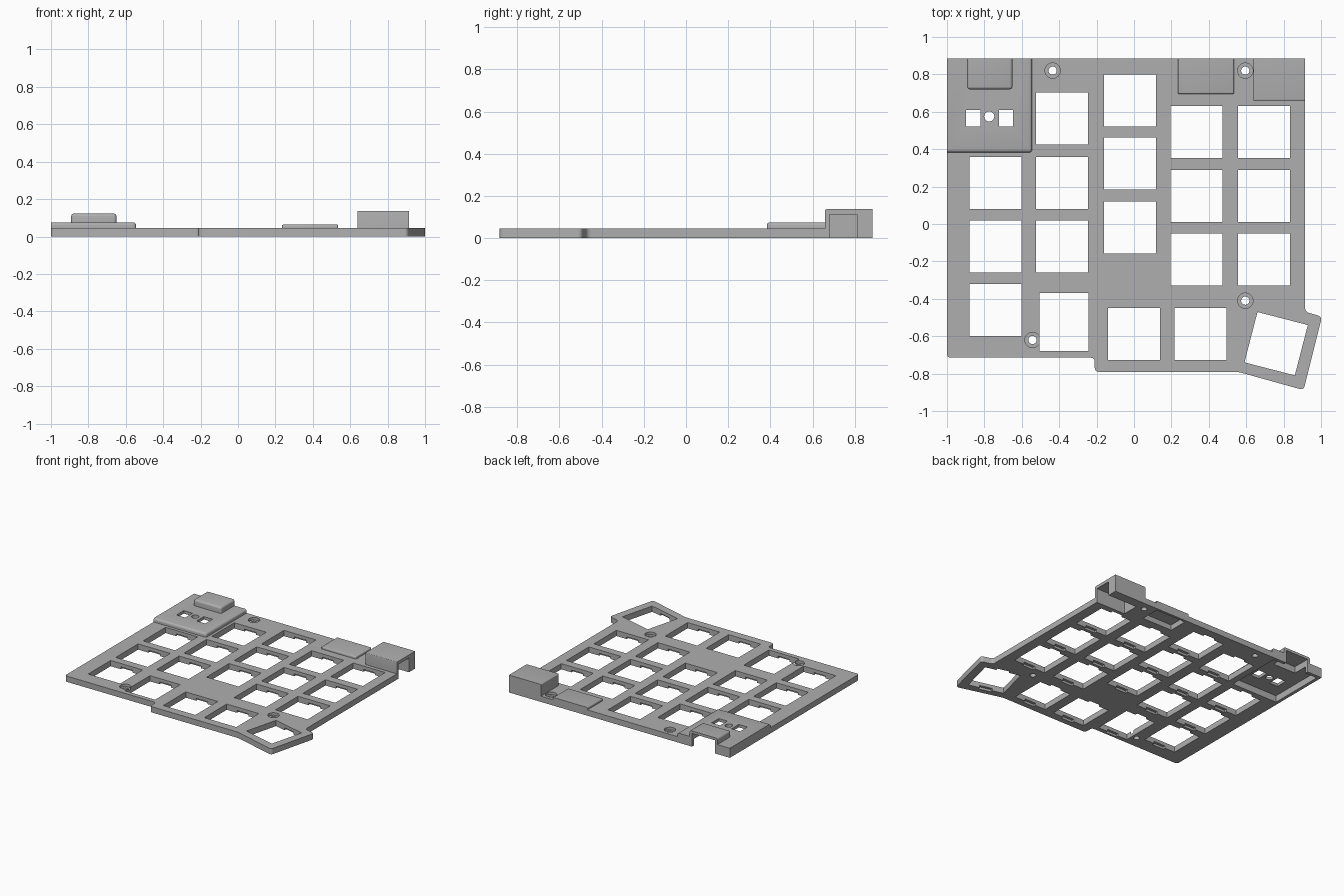
import bpy, bmesh, math
from mathutils import Matrix, Vector

cube = bpy.data.objects.get("Cube")
if cube:
    bpy.data.objects.remove(cube, do_unlink=True)

TOP, BACK, LEFT, RIGHT = 0.045, 0.885, -1.0, 0.915

grey = bpy.data.materials.new("plain grey plastic")
grey.use_nodes = True
color = (0.43, 0.43, 0.43, 1)
grey.diffuse_color = color
grey.node_tree.nodes["Principled BSDF"].inputs["Base Color"].default_value = color


def finish(bm, name):
    bmesh.ops.recalc_face_normals(bm, faces=bm.faces)
    me = bpy.data.meshes.new(name)
    bm.to_mesh(me)
    bm.free()
    ob = bpy.data.objects.new(name, me)
    bpy.context.collection.objects.link(ob)
    me.materials.append(grey)
    return ob


def add_box(bm, x0, x1, y0, y1, z0, z1, turn=None):
    m = Matrix.Translation(((x0 + x1) / 2, (y0 + y1) / 2, (z0 + z1) / 2))
    m = m @ Matrix.Diagonal((x1 - x0, y1 - y0, z1 - z0, 1))
    bmesh.ops.create_cube(bm, size=1, matrix=(turn or Matrix()) @ m)


def box(name, *dims):
    bm = bmesh.new()
    add_box(bm, *dims)
    return finish(bm, name)


def cylinder(name, x, y, r, z0, z1):
    bm = bmesh.new()
    bmesh.ops.create_cone(bm, cap_ends=True, segments=32, radius1=r, radius2=r,
                          depth=z1 - z0, matrix=Matrix.Translation((x, y, (z0 + z1) / 2)))
    return finish(bm, name)


def hood(name, x0, x1, y0, z1, radius):
    """Raised block at the back edge, rounded except where flush with the plate."""
    bm = bmesh.new()
    add_box(bm, x0, x1, y0, BACK, 0.02, z1)

    def flush(e):
        a, b = (v.co for v in e.verts)
        return any(abs(a[i] - s) < 1e-4 and abs(b[i] - s) < 1e-4
                   for i, s in ((1, BACK), (0, LEFT), (0, RIGHT), (2, 0.02)))
    edges = [e for e in bm.edges if not flush(e)]
    bmesh.ops.bevel(bm, geom=edges, offset=radius, segments=4, profile=0.5, affect='EDGES')
    return finish(bm, name)


def boolean(target, tool, operation):
    mod = target.modifiers.new("shape", 'BOOLEAN')
    mod.object, mod.operation, mod.solver = tool, operation, 'EXACT'
    bpy.context.view_layer.objects.active = target
    bpy.ops.object.modifier_apply(modifier=mod.name)
    bpy.data.objects.remove(tool, do_unlink=True)


# Plate: stepped outline with rounded free corners
outline = [(LEFT, BACK), (LEFT, -0.715), (-0.21, -0.715), (-0.21, -0.79), (0.555, -0.79),
           (0.907, -0.888), (1.005, -0.495), (RIGHT, -0.47), (RIGHT, BACK)]
bm = bmesh.new()
face = bm.faces.new([bm.verts.new((x, y, 0)) for x, y in outline])
side = bmesh.ops.extrude_face_region(bm, geom=[face])["geom"]
bmesh.ops.translate(bm, vec=(0, 0, TOP), verts=[g for g in side if isinstance(g, bmesh.types.BMVert)])
corners = [e for e in bm.edges if abs(e.verts[0].co.z - e.verts[1].co.z) > 0.01
           and e.verts[0].co.y < 0]
bmesh.ops.bevel(bm, geom=corners, offset=0.02, segments=5, profile=0.5, affect='EDGES')
plate = finish(bm, "keyboard_plate")

# Raised covers along the back edge
for args in (("controller_cover", LEFT, -0.545, 0.383, 0.075, 0.015),
             ("connector_hood", -0.892, -0.65, 0.72, 0.123, 0.015),
             ("shallow_cover", 0.235, 0.535, 0.695, 0.064, 0.008),
             ("battery_hood", 0.638, RIGHT, 0.66, 0.137, 0.006)):
    boolean(plate, hood(*args), 'UNION')

# Hollows under the covers, with the connector open to the back and the battery to the side
for args in (("controller_hollow", -0.975, -0.575, 0.41, 0.86, -0.05, 0.052),
             ("connector_hollow", -0.87, -0.672, 0.745, 0.95, -0.06, 0.103),
             ("shallow_hollow", 0.255, 0.515, 0.715, 0.865, -0.05, 0.042),
             ("battery_hollow", 0.66, 0.97, 0.68, 0.81, -0.05, 0.112)):
    boolean(plate, box(*args), 'DIFFERENCE')

# Key openings, each with clip notches under its front and back edges
S = 0.278
keys = [(x, y, S, S, 0) for x, ys in ((-0.74, (0.22, -0.12, -0.46)),
                                      (-0.385, (0.563, 0.22, -0.12)),
                                      (-0.022, (0.66, 0.323, -0.02)),
                                      (0.335, (0.493, 0.15, -0.19)),
                                      (0.695, (0.493, 0.15, -0.19)),
                                      (0, (-0.587,)), (0.355, (-0.587,))) for y in ys]
keys += [(-0.373, -0.525, 0.262, 0.31, 0), (0.76, -0.64, S, S, -14.5)]
for x, y, w, d, angle in keys:
    turn = Matrix.Translation((x, y, 0)) @ Matrix.Rotation(math.radians(angle), 4, 'Z')
    for nw, nd, z1 in ((w, d, 0.3), (0.1, d + 0.04, 0.018)):
        bm = bmesh.new()
        add_box(bm, -nw / 2, nw / 2, -nd / 2, nd / 2, -0.05, z1, turn)
        boolean(plate, finish(bm, "key_cutter"), 'DIFFERENCE')

# Countersunk screw holes
for x, y in ((-0.435, 0.82), (0.595, 0.82), (0.595, -0.41), (-0.543, -0.62)):
    boolean(plate, cylinder("screw_cutter", x, y, 0.022, -0.05, 0.3), 'DIFFERENCE')
    boolean(plate, cylinder("recess_cutter", x, y, 0.041, 0.025, 0.3), 'DIFFERENCE')

# Switch and button windows in the controller cover
for x0, x1 in ((-0.897, -0.822), (-0.723, -0.648)):
    boolean(plate, box("window_cutter", x0, x1, 0.52, 0.61, -0.05, 0.3), 'DIFFERENCE')
boolean(plate, cylinder("button_cutter", -0.774, 0.575, 0.027, -0.05, 0.3), 'DIFFERENCE')

# Smooth only the rounded edges
bpy.ops.object.select_all(action='DESELECT')
plate.select_set(True)
bpy.context.view_layer.objects.active = plate
bpy.ops.object.shade_smooth_by_angle(angle=math.radians(30))
